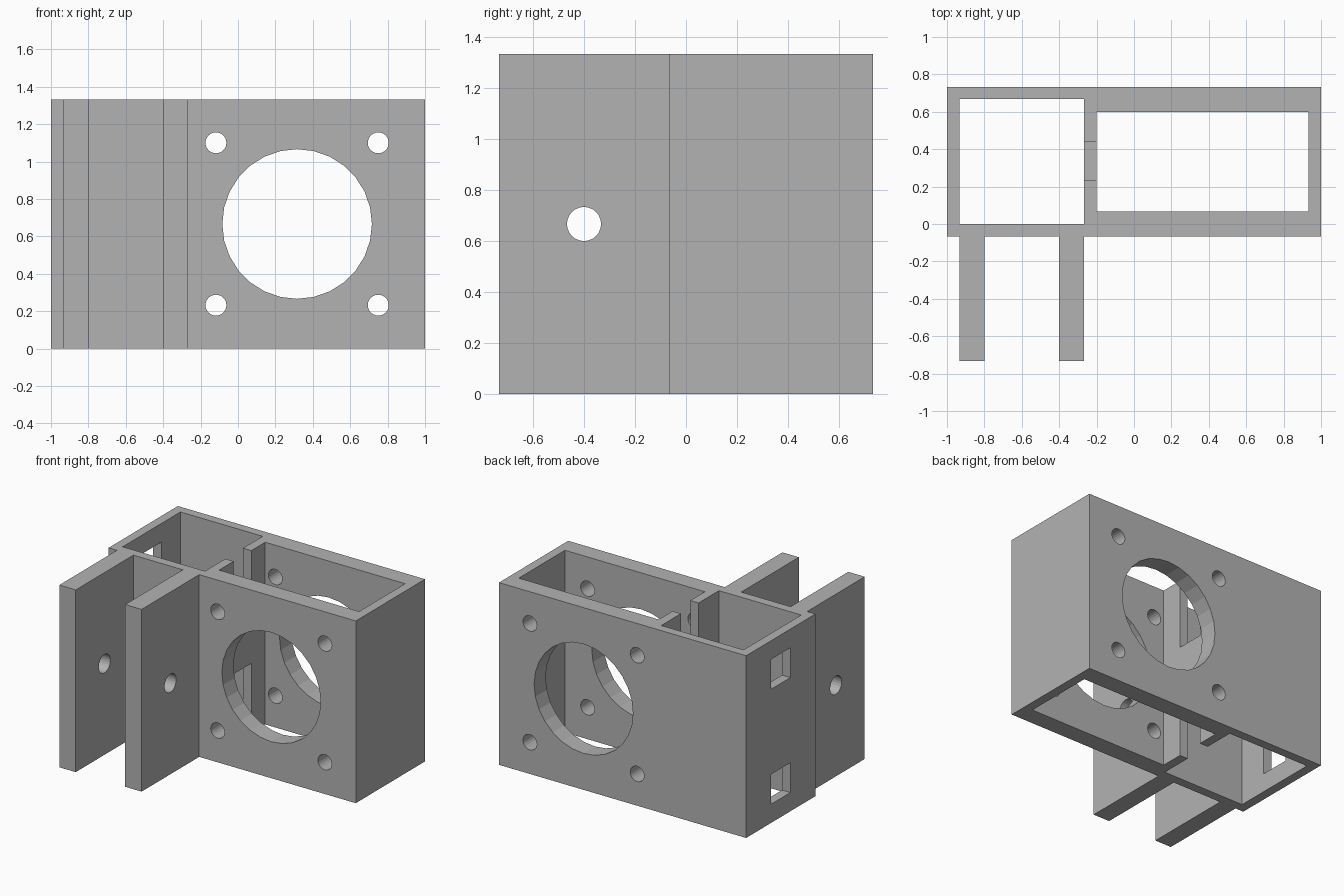
import bpy, bmesh, math
from mathutils import Matrix, Vector

if "Cube" in bpy.data.objects:
    bpy.data.objects.remove(bpy.data.objects["Cube"], do_unlink=True)

H = 1.333      # overall height
MID = H / 2

grey = bpy.data.materials.new("plain_grey")
grey.use_nodes = True
grey.diffuse_color = (0.45, 0.45, 0.45, 1)
grey.node_tree.nodes["Principled BSDF"].inputs["Base Color"].default_value = grey.diffuse_color


def make(name, bm):
    mesh = bpy.data.meshes.new(name)
    bm.to_mesh(mesh)
    bm.free()
    mesh.materials.append(grey)
    ob = bpy.data.objects.new(name, mesh)
    bpy.context.collection.objects.link(ob)
    return ob


def box(name, x, y, z):
    """Box from three (low, high) ranges."""
    lo, hi = Vector((x[0], y[0], z[0])), Vector((x[1], y[1], z[1]))
    bm = bmesh.new()
    bmesh.ops.create_cube(bm, size=1, matrix=Matrix.Translation((lo + hi) / 2)
                          @ Matrix.Diagonal((*(hi - lo), 1)))
    return make(name, bm)


def rod(name, centre, radius, axis, sides, length=4):
    """Cylinder along x or y, with a vertex on the horizontal."""
    turn = Matrix.Rotation(math.pi / 2, 4, "X" if axis == "Y" else "Y")
    bm = bmesh.new()
    bmesh.ops.create_cone(bm, cap_ends=True, segments=sides, radius1=radius,
                          radius2=radius, depth=length,
                          matrix=Matrix.Translation(centre) @ turn)
    return make(name, bm)


def cut(target, cutters):
    """Subtract the cutters, bake the result and discard the helpers."""
    for c in cutters:
        c.hide_render = True
        mod = target.modifiers.new("cut", "BOOLEAN")
        mod.operation, mod.solver, mod.object = "DIFFERENCE", "EXACT", c
    dg = bpy.context.evaluated_depsgraph_get()
    baked = bpy.data.meshes.new_from_object(target.evaluated_get(dg))
    target.modifiers.clear()
    target.data = baked
    for c in cutters:
        bpy.data.objects.remove(c, do_unlink=True)


# Housing: open-ended block with two vertical shafts
housing = box("housing", (-1, 1), (-0.067, 0.733), (0, H))
through = (-0.5, H + 0.5)
cutters = [
    box("small_shaft", (-0.933, -0.267), (0, 0.667), through),
    box("large_shaft", (-0.2, 0.933), (0.067, 0.6), through),
]

# Large round opening and four screw holes through front and back walls
cx = 0.316
cutters.append(rod("round_opening", (cx, 0.3, MID), 0.4, "Y", 28))
for sx in (-1, 1):
    for sz in (-1, 1):
        cutters.append(rod("screw_hole", (cx + sx * 0.434, 0.3, MID + sz * 0.434),
                           0.056, "Y", 24))

# Notches at both ends of the divider, square windows in the side wall
for low, high in ((-0.2, 0.508), (H - 0.508, H + 0.2)):
    cutters.append(box("divider_notch", (-0.3, -0.15), (0.235, 0.44), (low, high)))
for low, high in ((0.137, 0.355), (H - 0.355, H - 0.137)):
    cutters.append(box("side_window", (-1.1, -0.9), (0.222, 0.447), (low, high)))
cut(housing, cutters)

# Two hinge arms projecting forward, each with a pivot hole
for name, x in (("outer_arm", -0.933), ("inner_arm", -0.4)):
    arm = box(name, (x, x + 0.133), (-0.733, -0.067), (0, H))
    cut(arm, [rod("pivot_hole", (x, -0.4, MID), 0.067, "X", 24, 1)])
